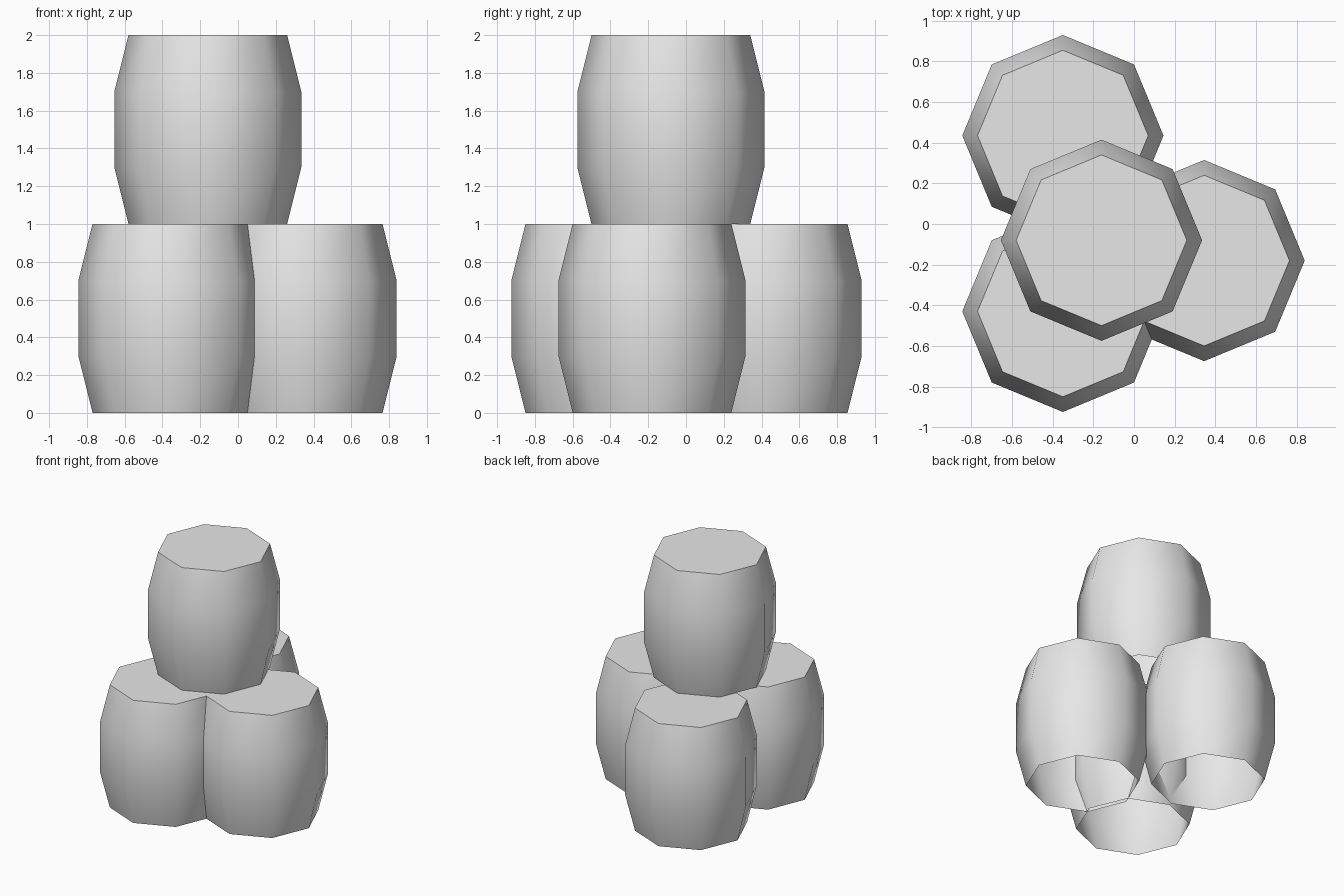
import bpy, bmesh
from math import cos, sin, pi, radians

cube = bpy.data.objects.get("Cube")
if cube:
    bpy.data.objects.remove(cube, do_unlink=True)

# Plain light grey for every barrel
GREY = (0.8, 0.8, 0.8, 1.0)
grey = bpy.data.materials.new("light_grey")
grey.use_nodes = True
grey.diffuse_color = GREY
grey.node_tree.nodes["Principled BSDF"].inputs["Base Color"].default_value = GREY

SIDES = 8
PROFILE = [(0.42, 0.0), (0.495, 0.3), (0.495, 0.7), (0.42, 1.0)]  # radius, height


def barrel(name, x, y, z):
    """Eight-sided bulging barrel with a flat lid and an open bottom."""
    bm = bmesh.new()
    rings = [[bm.verts.new((r * cos(2 * pi * i / SIDES), r * sin(2 * pi * i / SIDES), h))
              for i in range(SIDES)] for r, h in PROFILE]
    for low, high in zip(rings, rings[1:]):
        for i in range(SIDES):
            j = (i + 1) % SIDES
            bm.faces.new((low[i], low[j], high[j], high[i]))
    bm.faces.new(rings[-1])
    mesh = bpy.data.meshes.new(name)
    bm.to_mesh(mesh)
    bm.free()
    mesh.materials.append(grey)
    obj = bpy.data.objects.new(name, mesh)
    obj.location = (x, y, z)
    bpy.context.collection.objects.link(obj)
    # Round the staves, keep the lid edge crisp
    bpy.ops.object.select_all(action='DESELECT')
    obj.select_set(True)
    bpy.context.view_layer.objects.active = obj
    bpy.ops.object.shade_smooth_by_angle(angle=radians(60))
    return obj


# Three barrels on the ground, one stacked on top
barrel("front_barrel", -0.35, -0.43, 0)
barrel("back_barrel", -0.35, 0.435, 0)
barrel("left_barrel", 0.345, -0.18, 0)
barrel("top_barrel", -0.16, -0.08, 1)
